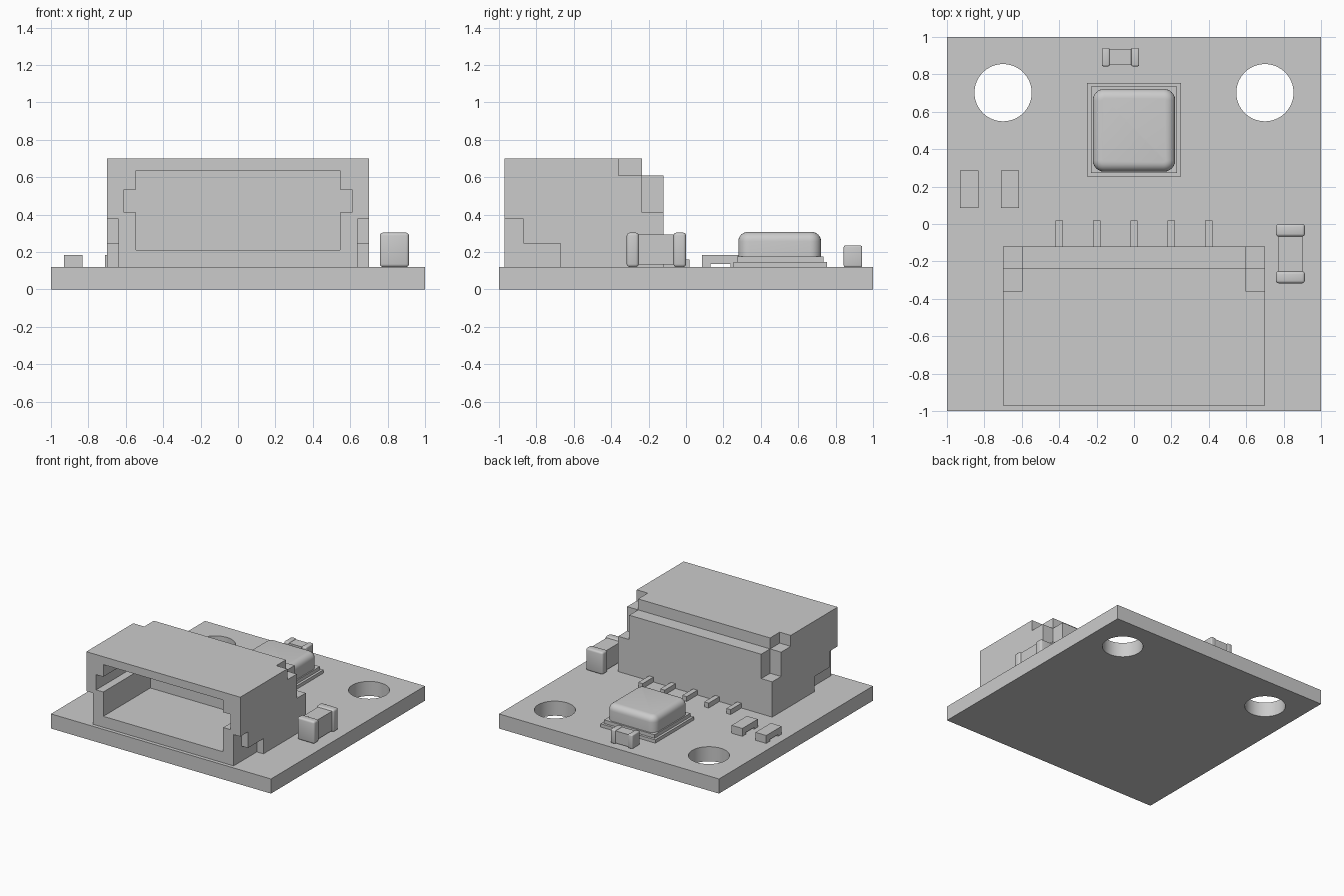
import bpy
import bmesh
import math

cube = bpy.data.objects.get("Cube")
if cube:
    bpy.data.objects.remove(cube, do_unlink=True)

grey = bpy.data.materials.new("plain grey")
grey.use_nodes = True
colour = (0.6, 0.6, 0.6, 1)
grey.diffuse_color = colour
grey.node_tree.nodes["Principled BSDF"].inputs["Base Color"].default_value = colour

BOARD_TOP = 0.12


def finish(name, bm):
    mesh = bpy.data.meshes.new(name)
    bm.to_mesh(mesh)
    bm.free()
    mesh.materials.append(grey)
    obj = bpy.data.objects.new(name, mesh)
    bpy.context.collection.objects.link(obj)
    return obj


def activate(obj):
    bpy.ops.object.select_all(action='DESELECT')
    obj.select_set(True)
    bpy.context.view_layer.objects.active = obj


def box(name, x, y, z, upright=0, top=0, all_edges=0):
    """Box from (min, max) spans, with optional rounded edges."""
    bm = bmesh.new()
    bmesh.ops.create_cube(bm, size=1)
    for v in bm.verts:
        v.co = [s[0] if c < 0 else s[1] for c, s in zip(v.co, (x, y, z))]

    def round_edges(edges, radius, steps):
        bmesh.ops.bevel(bm, geom=edges, offset=radius, segments=steps,
                        profile=0.5, affect='EDGES')

    if upright:
        round_edges([e for e in bm.edges
                     if abs(e.verts[0].co.z - e.verts[1].co.z) > 1e-4], upright, 6)
    if top:
        round_edges([e for e in bm.edges
                     if all(v.co.z > z[1] - 1e-4 for v in e.verts)], top, 6)
    if all_edges:
        round_edges(bm.edges[:], all_edges, 3)
    obj = finish(name, bm)
    if upright or top or all_edges:
        activate(obj)
        bpy.ops.object.shade_smooth_by_angle(angle=math.radians(30))
    return obj


def cut(target, cutter):
    cutter.hide_render = True
    mod = target.modifiers.new("cut", 'BOOLEAN')
    mod.operation = 'DIFFERENCE'
    mod.solver = 'EXACT'
    mod.object = cutter
    activate(target)
    bpy.ops.object.modifier_apply(modifier=mod.name)
    bpy.data.objects.remove(cutter, do_unlink=True)


# Circuit board with two mounting holes
board = box("circuit_board", (-1, 1), (-1, 1), (0, BOARD_TOP))
for side in (-1, 1):
    bm = bmesh.new()
    bmesh.ops.create_cone(bm, segments=64, radius1=0.153, radius2=0.153,
                          depth=1, cap_ends=True)
    drill = finish("hole_cutter", bm)
    drill.location = (0.7 * side, 0.702, 0)
    cut(board, drill)
activate(board)
bpy.ops.object.shade_smooth_by_angle(angle=math.radians(30))

# Connector housing: stepped back, open front, notched corners
housing = box("connector_housing", (-0.7, 0.7), (-0.97, -0.12), (BOARD_TOP, 0.7))
cut(housing, box("back_step", (-1, 1), (-0.235, 0), (0.61, 1)))
cut(housing, box("socket", (-0.545, 0.545), (-1.1, -0.36), (0.21, 0.635)))
cut(housing, box("socket_slots", (-0.61, 0.61), (-1.1, -0.36), (0.41, 0.535)))
for side in (-1, 1):
    def corner(inner, y, z):
        x = sorted((side * inner, side))
        cut(housing, box("notch", x, y, z))
    corner(0.6, (-0.36, 0), (0.61, 1))
    corner(0.6, (-0.235, 0), (0.41, 0.8))
    corner(0.64, (-1.1, -0.87), (0, 0.377))
    corner(0.64, (-1.2, -0.67), (0, 0.245))

# Solder pins behind the connector
for i in range(5):
    x = 0.2 * (i - 2)
    box(f"connector_pin_{i + 1}", (x - 0.02, x + 0.02), (-0.14, 0.02), (BOARD_TOP, 0.16))

# Sensor: base plate, rim and rounded lid
box("sensor_base", (-0.25, 0.25), (0.255, 0.755), (BOARD_TOP, 0.147))
box("sensor_rim", (-0.23, 0.23), (0.272, 0.735), (0.147, 0.176))
box("sensor_lid", (-0.22, 0.22), (0.28, 0.722), (0.176, 0.307), upright=0.06, top=0.05)

# Flat resistors, each a bridge on two feet
for i, x in enumerate((-0.88, -0.663)):
    resistor = box(f"resistor_{i + 1}", (x - 0.049, x + 0.049), (0.085, 0.285),
                   (BOARD_TOP, 0.185))
    cut(resistor, box("gap", (x - 1, x + 1), (0.13, 0.237), (0, 0.135)))

# Large capacitor on the left edge, lying along y
box("large_capacitor_body", (0.772, 0.9), (-0.27, -0.05), (0.133, 0.293))
for label, y in (("front", (-0.317, -0.253)), ("back", (-0.067, 0))):
    box(f"large_capacitor_{label}_cap", (0.758, 0.914), y, (BOARD_TOP, 0.303),
        all_edges=0.015)

# Small capacitor at the back, lying along x
box("small_capacitor_body", (-0.14, 0), (0.85, 0.935), (0.127, 0.227))
for label, x in (("right", (-0.172, -0.13)), ("left", (-0.015, 0.028))):
    box(f"small_capacitor_{label}_cap", x, (0.843, 0.942), (BOARD_TOP, 0.234),
        all_edges=0.008)
